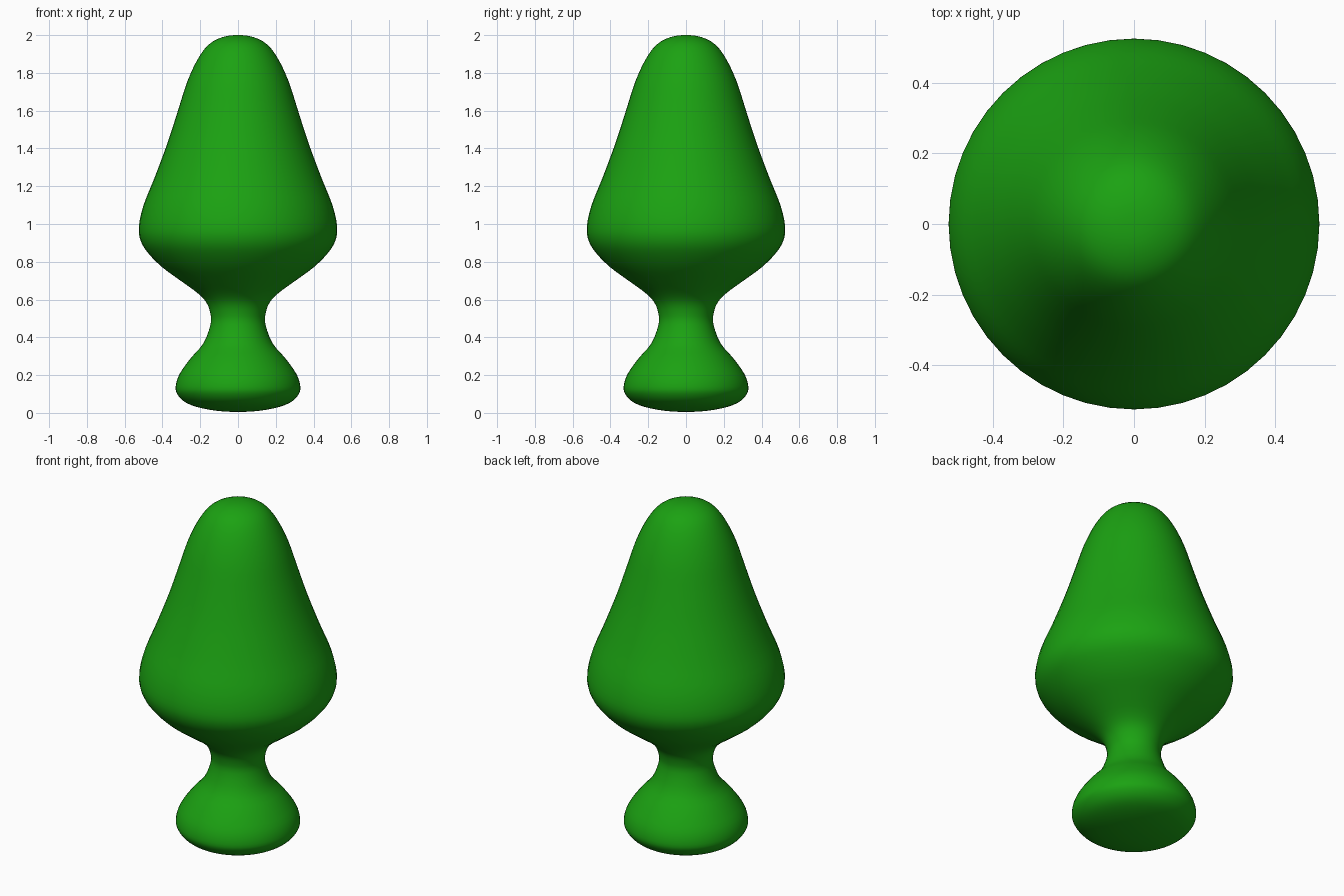
import bpy, bmesh, math
from mathutils import Vector

if "Cube" in bpy.data.objects:
    bpy.data.objects.remove(bpy.data.objects["Cube"])

# Half profile (radius, height), from base centre to tip
PROFILE = [(0, 0.005), (0.12, 0.012), (0.22, 0.032), (0.285, 0.06), (0.322, 0.1),
           (0.33, 0.14), (0.31, 0.205), (0.25, 0.29), (0.182, 0.37),
           (0.145, 0.47), (0.147, 0.53), (0.168, 0.585), (0.215, 0.635),
           (0.3, 0.697), (0.4, 0.77), (0.475, 0.845), (0.515, 0.91),
           (0.525, 0.985), (0.5, 1.1), (0.44, 1.25), (0.373, 1.43),
           (0.318, 1.6), (0.27, 1.75), (0.215, 1.87), (0.155, 1.95),
           (0.08, 1.99), (0, 2.0)]
SEGMENTS = 48
STEPS = 3


def smooth_curve(points, steps):
    """Catmull-Rom curve through the profile points."""
    p = [Vector(q) for q in points]
    p = [Vector((-p[1].x, p[1].y))] + p + [Vector((-p[-2].x, p[-2].y))]
    out = []
    for a, b, c, d in zip(p, p[1:], p[2:], p[3:]):
        for i in range(steps):
            t = i / steps
            out.append(0.5 * (2 * b + (c - a) * t + (2 * a - 5 * b + 4 * c - d) * t**2
                              + (3 * b - a - 3 * c + d) * t**3))
    return out + [p[-2]]


# Lathe the whole body: rounded foot, narrow neck, bulb and tapered tip
bm = bmesh.new()
verts = [bm.verts.new((q.x, 0, q.y)) for q in smooth_curve(PROFILE, STEPS)]
edges = [bm.edges.new(pair) for pair in zip(verts, verts[1:])]
bmesh.ops.spin(bm, geom=verts + edges, cent=(0, 0, 0), axis=(0, 0, 1),
               angle=math.tau, steps=SEGMENTS, use_duplicate=False)
bmesh.ops.remove_doubles(bm, verts=bm.verts, dist=0.0005)
bmesh.ops.recalc_face_normals(bm, faces=bm.faces)
for f in bm.faces:
    f.smooth = True
mesh = bpy.data.meshes.new("turned_body")
bm.to_mesh(mesh)
bm.free()
body = bpy.data.objects.new("turned_body", mesh)
bpy.context.collection.objects.link(body)

# Green finish
green = bpy.data.materials.new("green")
green.diffuse_color = (0.011, 0.36, 0.006, 1)
green.use_nodes = True
green.node_tree.nodes["Principled BSDF"].inputs["Base Color"].default_value = green.diffuse_color
mesh.materials.append(green)
